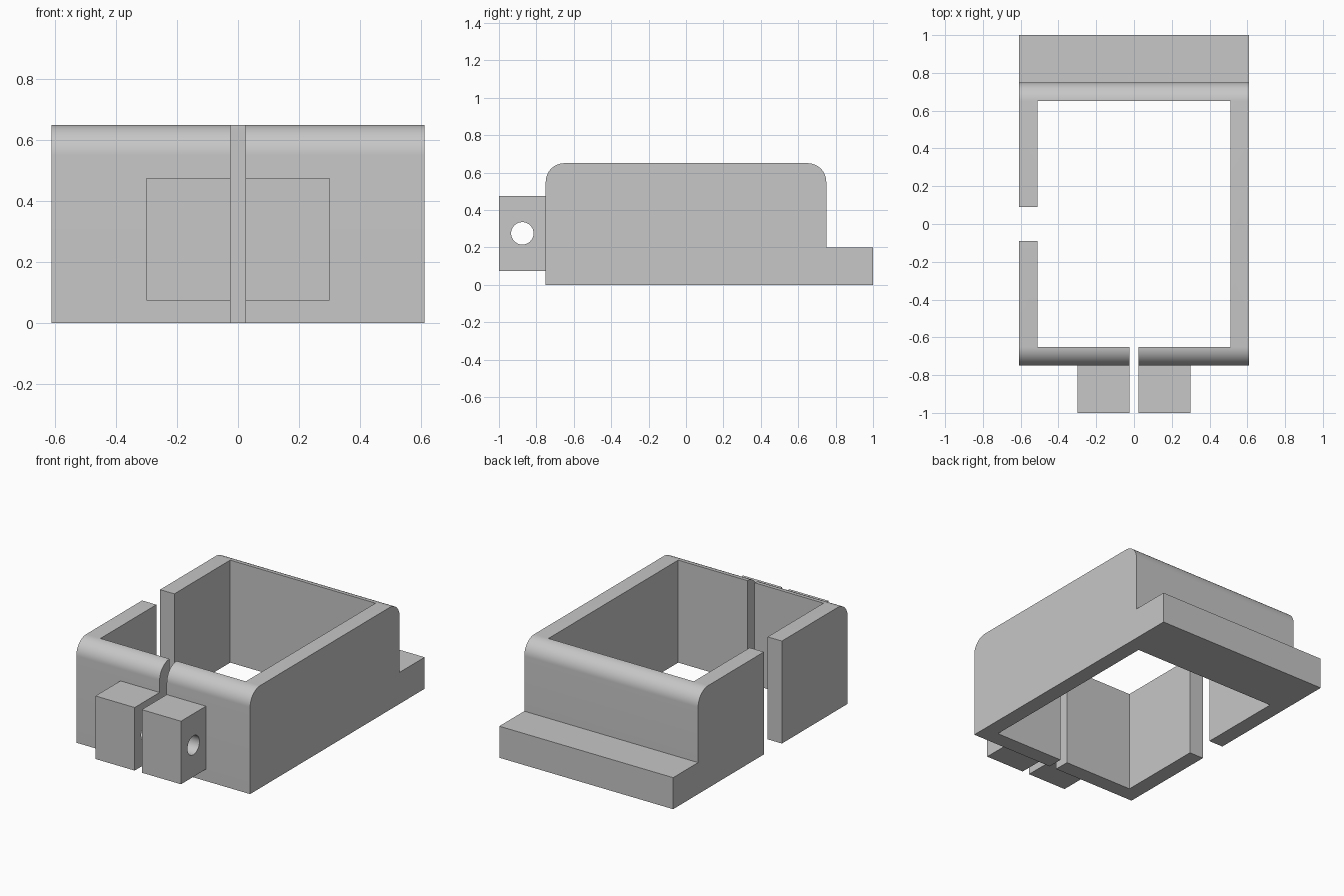
import bpy
import bmesh
import math
from mathutils import Matrix, Vector

cube = bpy.data.objects.get("Cube")
if cube:
    bpy.data.objects.remove(cube, do_unlink=True)

WALL_X, WALL_Y, HEIGHT = 0.61, 0.75, 0.65
THICK, FILLET = 0.1, 0.1
SLOT, GAP = 0.025, 0.09
LUG_X, LUG_LOW, LUG_HIGH = 0.30, 0.075, 0.475

grey = bpy.data.materials.new("plain grey")
grey.use_nodes = True
colour = (0.57, 0.57, 0.57, 1)
grey.diffuse_color = colour
grey.node_tree.nodes["Principled BSDF"].inputs["Base Color"].default_value = colour


def make_object(name, bm):
    bmesh.ops.recalc_face_normals(bm, faces=bm.faces)
    mesh = bpy.data.meshes.new(name)
    bm.to_mesh(mesh)
    bm.free()
    mesh.materials.append(grey)
    obj = bpy.data.objects.new(name, mesh)
    bpy.context.collection.objects.link(obj)
    return obj


def box(name, low, high):
    low, high = Vector(low), Vector(high)
    bm = bmesh.new()
    bmesh.ops.create_cube(bm, size=1, matrix=Matrix.Translation((low + high) / 2)
                          @ Matrix.Diagonal((high - low).to_4d()))
    return make_object(name, bm)


def extrude_x(name, profile, x0, x1):
    bm = bmesh.new()
    face = bm.faces.new([bm.verts.new((x0, y, z)) for y, z in profile])
    result = bmesh.ops.extrude_face_region(bm, geom=[face])
    verts = [v for v in result["geom"] if isinstance(v, bmesh.types.BMVert)]
    bmesh.ops.translate(bm, verts=verts, vec=(x1 - x0, 0, 0))
    return make_object(name, bm)


def cut(obj, cutter):
    cutter.hide_render = True
    mod = obj.modifiers.new("cut", "BOOLEAN")
    mod.operation, mod.solver, mod.object = "DIFFERENCE", "EXACT", cutter
    select(obj)
    bpy.ops.object.modifier_apply(modifier=mod.name)
    bpy.data.objects.remove(cutter, do_unlink=True)


def select(obj):
    bpy.ops.object.select_all(action="DESELECT")
    obj.select_set(True)
    bpy.context.view_layer.objects.active = obj


def arc(cy, cz, radius, start, end, steps):
    angles = [math.radians(start + (end - start) * i / steps) for i in range(steps + 1)]
    return [(cy + radius * math.cos(a), cz + radius * math.sin(a)) for a in angles]


# Frame with rounded front and back top edges, and a low ledge behind
edge_y, edge_z = WALL_Y - FILLET, HEIGHT - FILLET
profile = [(-WALL_Y, 0), (1, 0), (1, 0.2), (WALL_Y, 0.2)]
profile += arc(edge_y, edge_z, FILLET, 0, 90, 16)
profile += arc(-edge_y, edge_z, FILLET, 90, 180, 16)
frame = extrude_x("frame", profile, -WALL_X, WALL_X)

# Central opening, front clamp slot and side wall gap
in_x, in_y = WALL_X - THICK, WALL_Y - THICK
cut(frame, box("opening_cutter", (-in_x, -in_y, -1), (in_x, in_y, 1)))
cut(frame, box("slot_cutter", (-SLOT, -1, -1), (SLOT, -0.5, 1)))
cut(frame, box("gap_cutter", (-1, -GAP, -1), (-0.4, GAP, 1)))
parts = [frame]

# Clamp lugs with a bolt hole, one each side of the slot
for side, name in ((1, "left_lug"), (-1, "right_lug")):
    x0, x1 = sorted((side * SLOT, side * LUG_X))
    lug = box(name, (x0, -1, LUG_LOW), (x1, -WALL_Y, LUG_HIGH))
    hole = arc(-0.875, 0.275, 0.06, 0, 352.5, 47)
    cut(lug, extrude_x("hole_cutter", hole, -1, 1))
    parts.append(lug)

# Smooth the fillets and holes, keeping edges sharp
for part in parts:
    select(part)
    bpy.ops.object.shade_smooth_by_angle(angle=math.radians(30))
